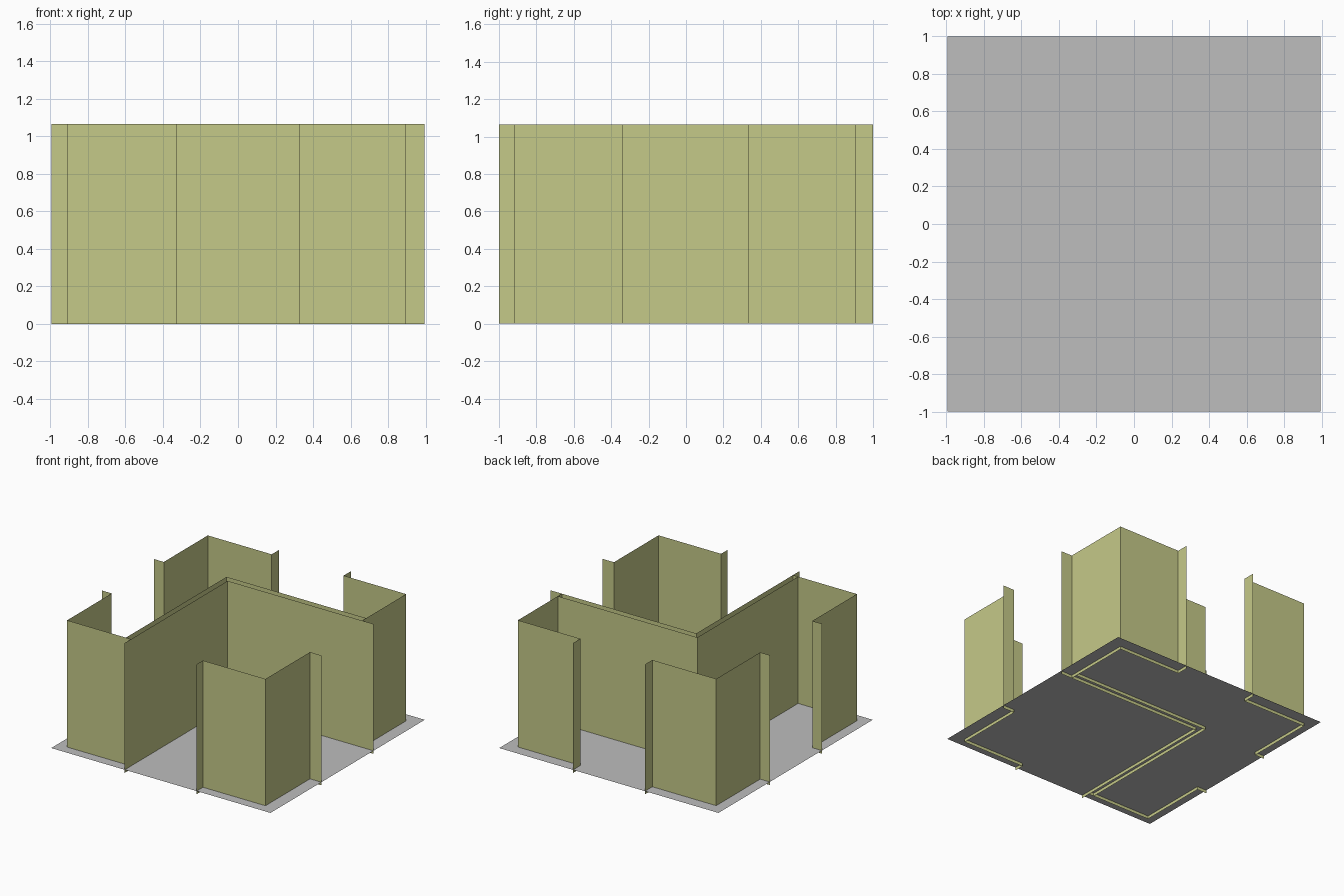
import bpy

if "Cube" in bpy.data.objects:
    bpy.data.objects.remove(bpy.data.objects["Cube"])

WALL_TOP = 1.065
FLOOR_Z = 0.025


def material(name, rgb):
    m = bpy.data.materials.new(name)
    m.diffuse_color = (*rgb, 1.0)
    m.use_nodes = True
    m.node_tree.nodes["Principled BSDF"].inputs["Base Color"].default_value = m.diffuse_color
    return m


olive = material("olive_wall", (0.56, 0.585, 0.248))
grey = material("grey_floor", (0.51, 0.51, 0.51))


def make(name, verts, faces, mat):
    mesh = bpy.data.meshes.new(name)
    mesh.from_pydata(verts, [], faces)
    mesh.materials.append(mat)
    ob = bpy.data.objects.new(name, mesh)
    bpy.context.collection.objects.link(ob)
    return ob


def wall(name, path):
    """Thin upright sheet following a plan path."""
    n = len(path)
    verts = [(x, y, z) for z in (0.0, WALL_TOP) for x, y in path]
    faces = [(i, i + 1, n + i + 1, n + i) for i in range(n - 1)]
    return make(name, verts, faces, olive)


# Floor sheet
X0, X1, Y0, Y1 = -0.995, 0.995, -1.0, 1.0
make("floor", [(X0, Y0, FLOOR_Z), (X1, Y0, FLOOR_Z), (X1, Y1, FLOOR_Z), (X0, Y1, FLOOR_Z)],
     [(0, 1, 2, 3)], grey)

# Four corner walls: door jamb, wall, corner, wall, door jamb
# per side: (outer edge, wall line, door edge)
sides_x = {"left": (X0, -0.908, -0.328), "right": (X1, 0.892, 0.325)}
sides_y = {"front": (Y0, -0.918, -0.34), "back": (Y1, 0.905, 0.335)}
for nx, (ox, wx, dx) in sides_x.items():
    for ny, (oy, wy, dy) in sides_y.items():
        wall(f"{ny}_{nx}_corner_wall",
             [(ox, dy), (wx, dy), (wx, wy), (dx, wy), (dx, oy)])

# Inner partition, a double L-shaped sheet
wall("partition_inner_face", [(-0.328, -0.918), (-0.328, 0.335), (0.892, 0.335)])
wall("partition_outer_face", [(-0.375, -0.918), (-0.375, 0.388), (0.892, 0.388)])
